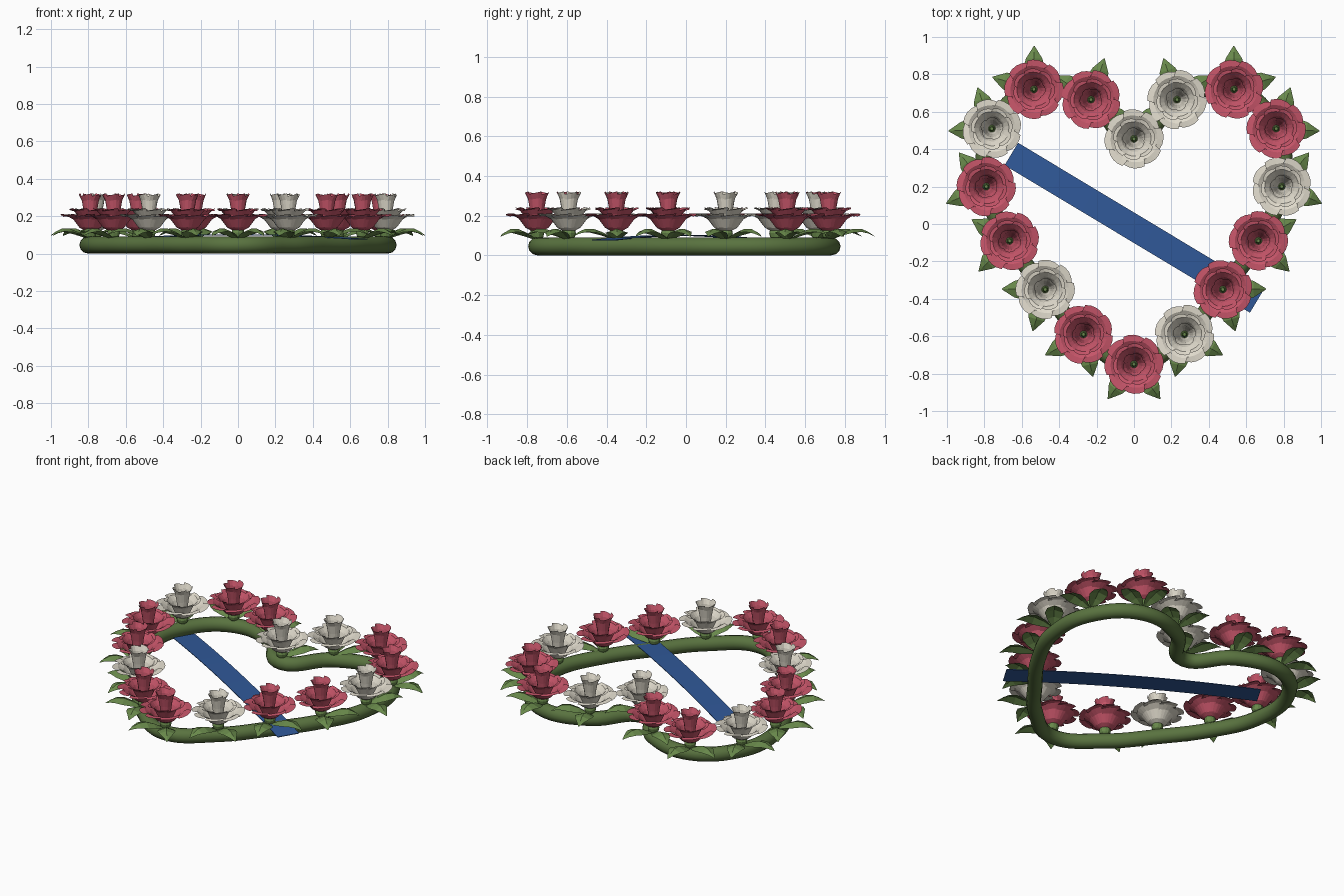
import bpy, bmesh
from math import sin, cos, pi, atan2, radians
from mathutils import Vector, Matrix

if "Cube" in bpy.data.objects:
    bpy.data.objects.remove(bpy.data.objects["Cube"])


def material(name, rgb):
    m = bpy.data.materials.new(name)
    m.diffuse_color = (*rgb, 1)
    m.use_nodes = True
    m.node_tree.nodes["Principled BSDF"].inputs["Base Color"].default_value = m.diffuse_color
    return m


STEM = material("stem_green", (0.10, 0.17, 0.05))
LEAF = material("leaf_green", (0.14, 0.25, 0.07))
ROSE = material("rose_red", (0.56, 0.09, 0.14))
CREAM = material("cream", (0.74, 0.70, 0.60))
BLUE = material("ribbon_blue", (0.03, 0.10, 0.32))


def finish(bm, name, mat):
    me = bpy.data.meshes.new(name)
    bm.to_mesh(me)
    bm.free()
    me.materials.append(mat)
    ob = bpy.data.objects.new(name, me)
    bpy.context.collection.objects.link(ob)
    return ob


def add_grid(bm, rows):
    """Skin a list of equally long rows of points with quads."""
    vs = [[bm.verts.new(p) for p in row] for row in rows]
    for a, b in zip(vs, vs[1:]):
        for i in range(len(a) - 1):
            bm.faces.new((a[i], a[i + 1], b[i + 1], b[i]))


# Heart outline: right half from cleft to tip, then mirrored
half = [(0, .455), (.23, .665), (.535, .72), (.76, .51), (.79, .2),
        (.665, -.09), (.475, -.35), (.27, -.59), (0, -.75)]
heart = half + [(-x, y) for x, y in half[-2:0:-1]]

# Heart-shaped stem ring
cu = bpy.data.curves.new("heart_ring", 'CURVE')
cu.dimensions = '3D'
cu.bevel_depth = 0.045
cu.bevel_resolution = 4
cu.resolution_u = 8
sp = cu.splines.new('BEZIER')
sp.bezier_points.add(len(heart) - 1)
for bp, (x, y) in zip(sp.bezier_points, heart):
    bp.co = (x, y, 0.046)
    bp.handle_left_type = bp.handle_right_type = 'AUTO'
sp.use_cyclic_u = True
cu.materials.append(STEM)
ring = bpy.data.objects.new("heart_ring", cu)
bpy.context.collection.objects.link(ring)
bpy.context.view_layer.objects.active = ring
ring.select_set(True)
bpy.ops.object.convert(target='MESH')
bpy.ops.object.shade_smooth_by_angle(angle=radians(50))

# Petal tiers: (petal count, twist, profile of radius and height)
TIERS = [
    (8, 0.0, [(.022, .120), (.058, .140), (.092, .185), (.125, .205), (.158, .204)]),
    (7, 0.3, [(.020, .125), (.045, .155), (.068, .205), (.092, .232), (.112, .236)]),
    (5, 0.1, [(.016, .130), (.030, .180), (.036, .230), (.046, .285), (.062, .315)]),
]


def make_flower(name, x, y, ang, mat):
    bm = bmesh.new()
    for n, twist, prof in TIERS:
        for k in range(n):
            a0 = ang + twist + 2 * pi * k / n
            rows = []
            for j, (r, z) in enumerate(prof):
                w = pi / n * (1.18 if j < 4 else 0.95)
                row = []
                for s in (-1, -.5, 0, .5, 1):
                    tilt = .007 * s * j / 4          # each petal laps its neighbour
                    rr = r * (1 + .03 * s) - (.006 * s * s if j == 4 else 0)
                    row.append((x + rr * cos(a0 + s * w), y + rr * sin(a0 + s * w), z + tilt))
                rows.append(row)
            add_grid(bm, rows)
    finish(bm, name, mat)


def make_leaf(bm, x, y, ang):
    # (distance, half width, height) along the leaf
    prof = [(.02, .014, .088), (.07, .042, .116), (.12, .056, .134),
            (.165, .044, .134), (.20, .022, .118), (.232, .002, .096)]
    c, s = cos(ang), sin(ang)
    rows = []
    for d, w, z in prof:
        rows.append([(x + d * c - q * w * s, y + d * s + q * w * c, z - abs(q) * w * .35)
                     for q in (-1, -.5, 0, .5, 1)])
    add_grid(bm, rows)


# Flowers, their green hearts, and a pair of leaves under each
for i, (x, y) in enumerate(heart):
    ang = atan2(y, x)
    white = i == 0 or i % 3 == 1
    make_flower(f"flower_{i}", x, y, ang, CREAM if white else ROSE)
    bm = bmesh.new()
    bmesh.ops.create_uvsphere(bm, u_segments=10, v_segments=6, radius=.036,
                              matrix=Matrix.Translation((x, y, .112)))
    bmesh.ops.create_cone(bm, cap_ends=True, segments=6, radius1=.018, radius2=.010, depth=.06,
                          matrix=Matrix.Translation((x, y, .165)))
    finish(bm, f"flower_base_{i}", LEAF)
    bm = bmesh.new()
    for side in (-1, 1):
        make_leaf(bm, x, y, ang + side * radians(37))
    finish(bm, f"leaf_pair_{i}", LEAF)

# Ribbon laid diagonally across the heart, gently arched
bm = bmesh.new()
d = Vector((cos(radians(-31)), sin(radians(-31)), 0))
p = Vector((-d.y, d.x, 0))
rows = []
for k in range(17):
    t = k / 8 - 1
    c = Vector((0, -.02, .101 - .024 * t * t)) + d * t * .765
    rows.append([c + p * -.07, c + p * .07])
add_grid(bm, rows)
bmesh.ops.recalc_face_normals(bm, faces=bm.faces)
ribbon = finish(bm, "ribbon", BLUE)
mod = ribbon.modifiers.new("thickness", 'SOLIDIFY')
mod.thickness = .004
mod.offset = 0
